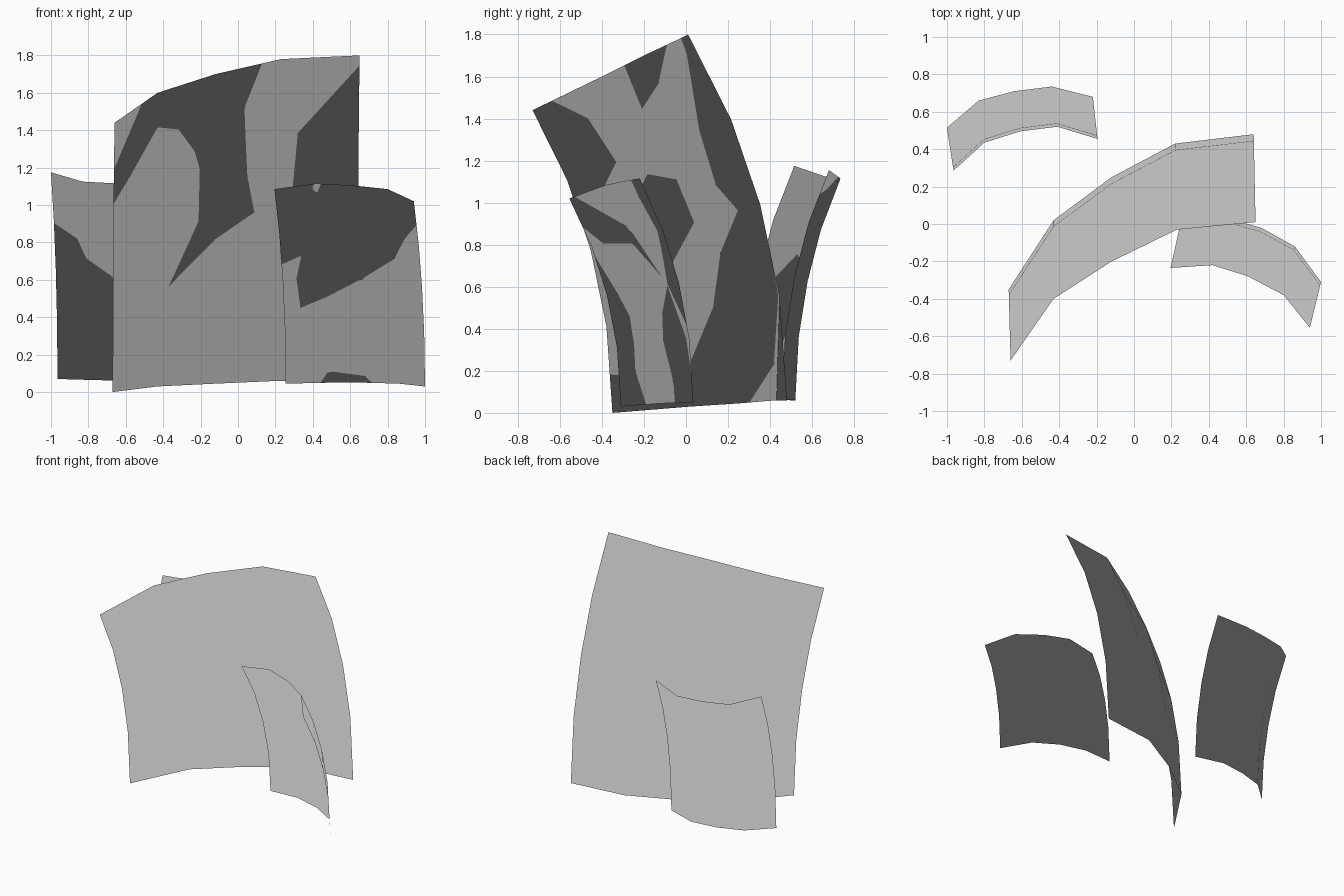
import bpy
from mathutils import Vector

cube = bpy.data.objects.get("Cube")
if cube:
    bpy.data.objects.remove(cube, do_unlink=True)

# One plain grey for every card
grey = bpy.data.materials.new("plain_grey")
grey.use_nodes = True
COLOUR = (0.6, 0.6, 0.6, 1.0)
grey.diffuse_color = COLOUR
bsdf = grey.node_tree.nodes["Principled BSDF"]
bsdf.inputs["Base Color"].default_value = COLOUR
bsdf.inputs["Roughness"].default_value = 0.9

# Shared bend, root to tip: (share of outward lean, share of height)
BEND = [(0, 0), (0.075, 0.285), (0.27, 0.535), (0.565, 0.768), (1, 1)]


def bent_card(name, root, tip):
    """Thin sheet that leans outward from its root edge to its tip edge."""
    verts = []
    for lean, rise in BEND:
        for a, b in zip(root, tip):
            a, b = Vector(a), Vector(b)
            p = a.lerp(b, lean)
            p.z = a.z + (b.z - a.z) * rise
            verts.append(p)
    n = len(root)
    faces = [(r * n + c, r * n + c + 1, (r + 1) * n + c + 1, (r + 1) * n + c)
             for r in range(len(BEND) - 1) for c in range(n - 1)]
    mesh = bpy.data.meshes.new(name)
    mesh.from_pydata(verts, [], faces)
    mesh.materials.append(grey)
    mesh.polygons.foreach_set("use_smooth", [True] * len(faces))
    # Upward normals give the thin card even shading on both sides
    mesh.normals_split_custom_set_from_vertices([(0, 0, 1)] * len(verts))
    obj = bpy.data.objects.new(name, mesh)
    bpy.context.collection.objects.link(obj)
    return obj


# Tall card in the middle, leaning to the front
bent_card("tall_middle_card",
          [(-0.67, -0.35, 0), (-0.43, 0.02, 0.03), (-0.12, 0.25, 0.045),
           (0.22, 0.43, 0.06), (0.64, 0.48, 0.06)],
          [(-0.66, -0.73, 1.44), (-0.43, -0.40, 1.60), (-0.12, -0.20, 1.70),
           (0.23, -0.03, 1.78), (0.65, 0.01, 1.80)])

# Short card at the front left, leaning to the front
bent_card("short_front_card",
          [(0.255, 0.03, 0.045), (0.48, 0.035, 0.05), (0.68, -0.02, 0.05),
           (0.86, -0.12, 0.045), (1.0, -0.31, 0.03)],
          [(0.195, -0.235, 1.085), (0.42, -0.22, 1.115), (0.61, -0.28, 1.105),
           (0.80, -0.38, 1.085), (0.94, -0.555, 1.02)])

# Short card at the back right, leaning to the back
bent_card("short_back_card",
          [(-0.965, 0.285, 0.07), (-0.80, 0.435, 0.065), (-0.61, 0.495, 0.06),
           (-0.41, 0.52, 0.06), (-0.195, 0.455, 0.065)],
          [(-1.0, 0.515, 1.175), (-0.83, 0.66, 1.125), (-0.64, 0.71, 1.115),
           (-0.44, 0.735, 1.115), (-0.22, 0.68, 1.155)])
